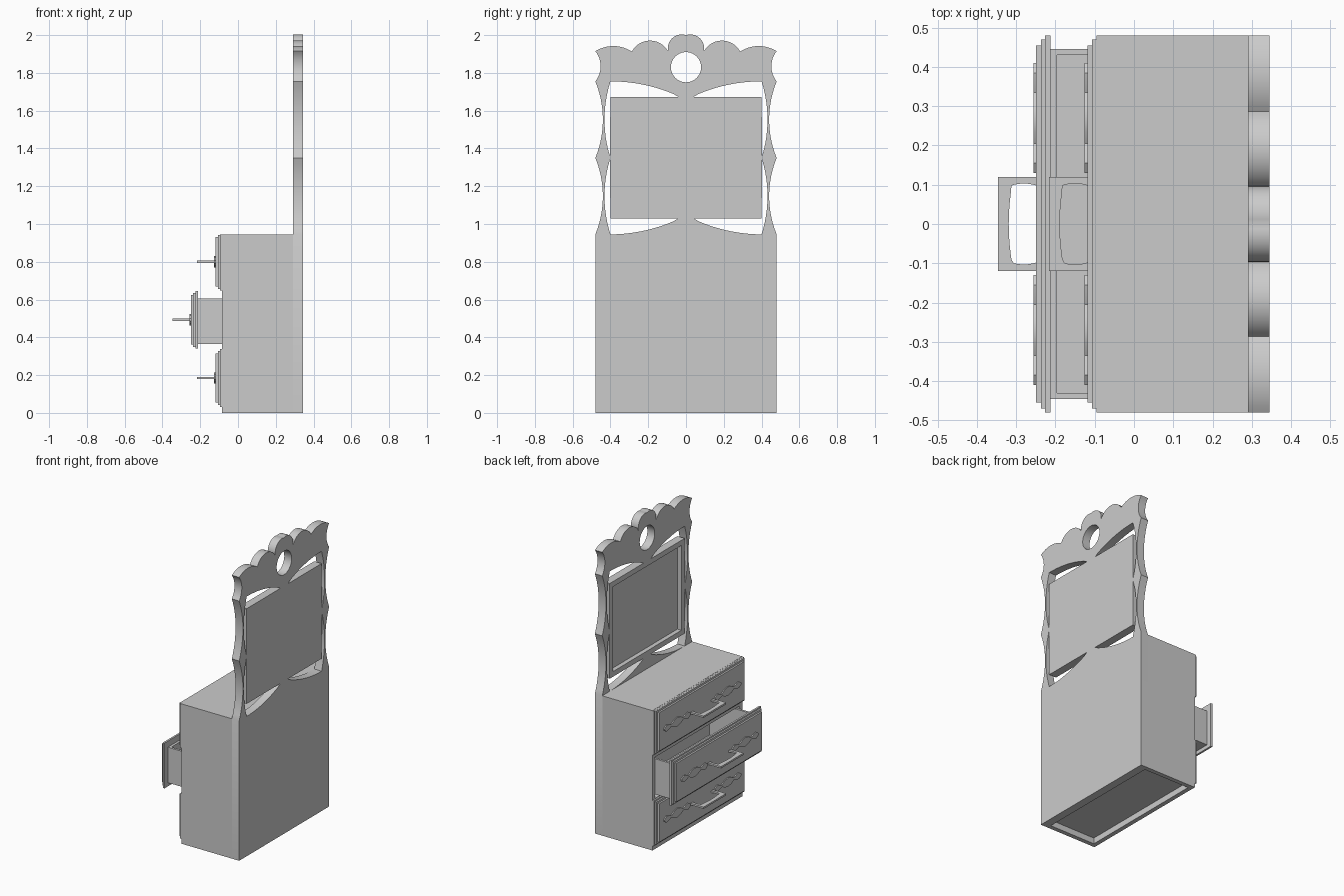
import bpy, bmesh, math
from mathutils import Matrix, Vector

if "Cube" in bpy.data.objects:
    bpy.data.objects.remove(bpy.data.objects["Cube"])

wood = bpy.data.materials.new("grey_wood")
wood.diffuse_color = (0.6, 0.6, 0.6, 1)
wood.use_nodes = True
wood.node_tree.nodes["Principled BSDF"].inputs["Base Color"].default_value = wood.diffuse_color


def box(name, x0, x1, y0, y1, z0, z1):
    bm = bmesh.new()
    bmesh.ops.create_cube(bm, size=1)
    for v in bm.verts:
        v.co = Vector(((x0 + x1) / 2 + v.co.x * (x1 - x0),
                       (y0 + y1) / 2 + v.co.y * (y1 - y0),
                       (z0 + z1) / 2 + v.co.z * (z1 - z0)))
    me = bpy.data.meshes.new(name)
    bm.to_mesh(me)
    bm.free()
    me.materials.append(wood)
    ob = bpy.data.objects.new(name, me)
    bpy.context.collection.objects.link(ob)
    return ob


def arc(p, q, bulge, n=12):
    """Circular arc from p towards q (q left out); positive bulge goes left of travel."""
    p, q = Vector(p), Vector(q)
    d = q - p
    c = d.length
    left = Vector((-d.y, d.x)) / c
    r = (c * c / 4 + bulge * bulge) / (2 * abs(bulge))
    half = 2 * math.atan2(abs(bulge), c / 2)
    s = math.copysign(1, bulge)
    mid = (p + q) / 2 + left * (bulge - s * r)
    pts = []
    for i in range(n):
        a = -half + 2 * half * i / n
        pts.append(mid + d / c * (r * math.sin(a)) + left * (s * r * math.cos(a)))
    return pts


# local profile (a, b) with depth c placed as world (c, a, b)
UPRIGHT = Matrix(((0, 0, 1, 0), (1, 0, 0, 0), (0, 1, 0, 0), (0, 0, 0, 1)))


def plate(name, loops, thick, loc, rot=Matrix.Identity(4)):
    """Extrude closed outlines (later loops become holes) into a smooth-edged plate."""
    cu = bpy.data.curves.new(name, 'CURVE')
    cu.dimensions = '2D'
    cu.fill_mode = 'BOTH'
    cu.extrude = thick / 2
    for pts in loops:
        sp = cu.splines.new('POLY')
        sp.points.add(len(pts) - 1)
        for p, co in zip(sp.points, pts):
            p.co = (co[0], co[1], 0, 1)
        sp.use_cyclic_u = True
    tmp = bpy.data.objects.new(name, cu)
    bpy.context.collection.objects.link(tmp)
    bpy.context.view_layer.update()
    me = bpy.data.meshes.new_from_object(
        tmp.evaluated_get(bpy.context.evaluated_depsgraph_get()))
    bpy.data.objects.remove(tmp)
    bm = bmesh.new()
    bm.from_mesh(me)
    bmesh.ops.remove_doubles(bm, verts=bm.verts, dist=1e-5)
    bmesh.ops.recalc_face_normals(bm, faces=bm.faces)
    bm.transform(Matrix.Translation(loc) @ rot)
    bm.to_mesh(me)
    bm.free()
    me.name = name
    me.materials.clear()
    me.materials.append(wood)
    ob = bpy.data.objects.new(name, me)
    bpy.context.collection.objects.link(ob)
    bpy.ops.object.select_all(action='DESELECT')
    ob.select_set(True)
    bpy.context.view_layer.objects.active = ob
    bpy.ops.object.shade_smooth_by_angle(angle=math.radians(30))
    return ob


def flip(pts):
    return [(-p[0], p[1]) for p in reversed(pts)]


# Back board: scalloped outline, round hole and four corner openings
side = (arc((.48, .945), (.48, 1.35), .04) + arc((.48, 1.35), (.48, 1.755), .04)
        + arc((.48, 1.755), (.48, 1.915), .028)
        + arc((.48, 1.915), (.287, 1.913), -.028)
        + arc((.287, 1.913), (.095, 1.915), -.057)
        + arc((.095, 1.915), (0, 2.0), -.0365))
outline = [(.48, 0)] + side + [(0, 2.0)] + flip(side) + [(-.48, 0)]
hole = [(.08 * math.cos(i * math.tau / 40), 1.83 + .08 * math.sin(i * math.tau / 40))
        for i in range(40)]
upper = (arc((.403, 1.36), (.4, 1.755), -.03) + arc((.4, 1.755), (.04, 1.677), -.02)
         + [(.04, 1.673), (.4, 1.673)])
lower = (arc((.403, 1.34), (.4, .945), .03) + arc((.4, .945), (.04, 1.026), .02)
         + [(.04, 1.03), (.4, 1.03)])
board = plate("back_board", [outline, hole, upper, flip(upper), lower, flip(lower)],
              .055, (.3175, 0, 0), UPRIGHT)

# Mirror recess in the front of the board
cutter = box("mirror_recess_cutter", .2, .32, -.365, .365, 1.065, 1.638)
cutter.hide_render = True
cutter.hide_viewport = True
cut = board.modifiers.new("mirror_recess", 'BOOLEAN')
cut.operation = 'DIFFERENCE'
cut.solver = 'EXACT'
cut.object = cutter

# Cabinet shell
F, B = -.085, .29
for s, n in ((1, "left"), (-1, "right")):
    y0, y1 = sorted((s * .45, s * .48))
    box("cabinet_side_" + n, F, B, y0, y1, 0, .945)
box("cabinet_top", F, B, -.45, .45, .92, .945)
for i, z in enumerate((.312, .62)):
    box("cabinet_shelf_%d" % i, F, B, -.45, .45, z, z + .03)
box("cabinet_floor", F, B, -.45, .45, .04, .054)
box("cabinet_front_rail", F, F + .03, -.45, .45, 0, .04)

# Handle and ornament outlines
handle = ([(0, -.12), (0, -.098)] + arc((0, -.098), (-.063, -.098), .005)
          + arc((-.063, -.09), (-.063, .09), .007)
          + arc((-.063, .098), (0, .098), .005)
          + [(0, .098), (0, .12), (-.097, .12), (-.097, -.12)])
lobes = [(.13, .006), (.155, .022), (.18, .016), (.205, .006), (.235, .022), (.27, .03),
         (.305, .022), (.335, .006), (.36, .016), (.385, .022), (.41, .006)]
ornament = lobes + [(y, -h) for y, h in reversed(lobes)]


def drawer(name, zc, dx):
    # box open at the top
    x0, x1, z0, z1 = -.083 + dx, .27 + dx, zc - .128, zc + .112
    box(name + "_floor", x0, x1, -.445, .445, z0, z0 + .012)
    box(name + "_front_wall", x0, x0 + .017, -.43, .43, z0 + .012, z1)
    box(name + "_back_wall", x1 - .015, x1, -.43, .43, z0 + .012, z1)
    for s in (1, -1):
        y0, y1 = sorted((s * .43, s * .445))
        box(name + "_side_wall", x0, x1, y0, y1, z0 + .012, z1)
    # stepped front
    for i, (a, b, hy, hz) in enumerate(((-.096, -.083, .48, .153),
                                        (-.107, -.096, .47, .143),
                                        (-.119, -.107, .455, .13))):
        box("%s_front_step_%d" % (name, i), a + dx, b + dx, -hy, hy,
            max(zc - hz, .02), min(zc + hz, .944))
    # raised ornaments and pull
    for pts in (ornament, flip(ornament)):
        plate(name + "_ornament", [pts], .008, (-.122 + dx, 0, zc), UPRIGHT)
    plate(name + "_handle", [handle], .012, (-.119 + dx, 0, zc))


drawer("bottom_drawer", .185, 0)
drawer("middle_drawer", .493, -.13)
drawer("top_drawer", .80, 0)
